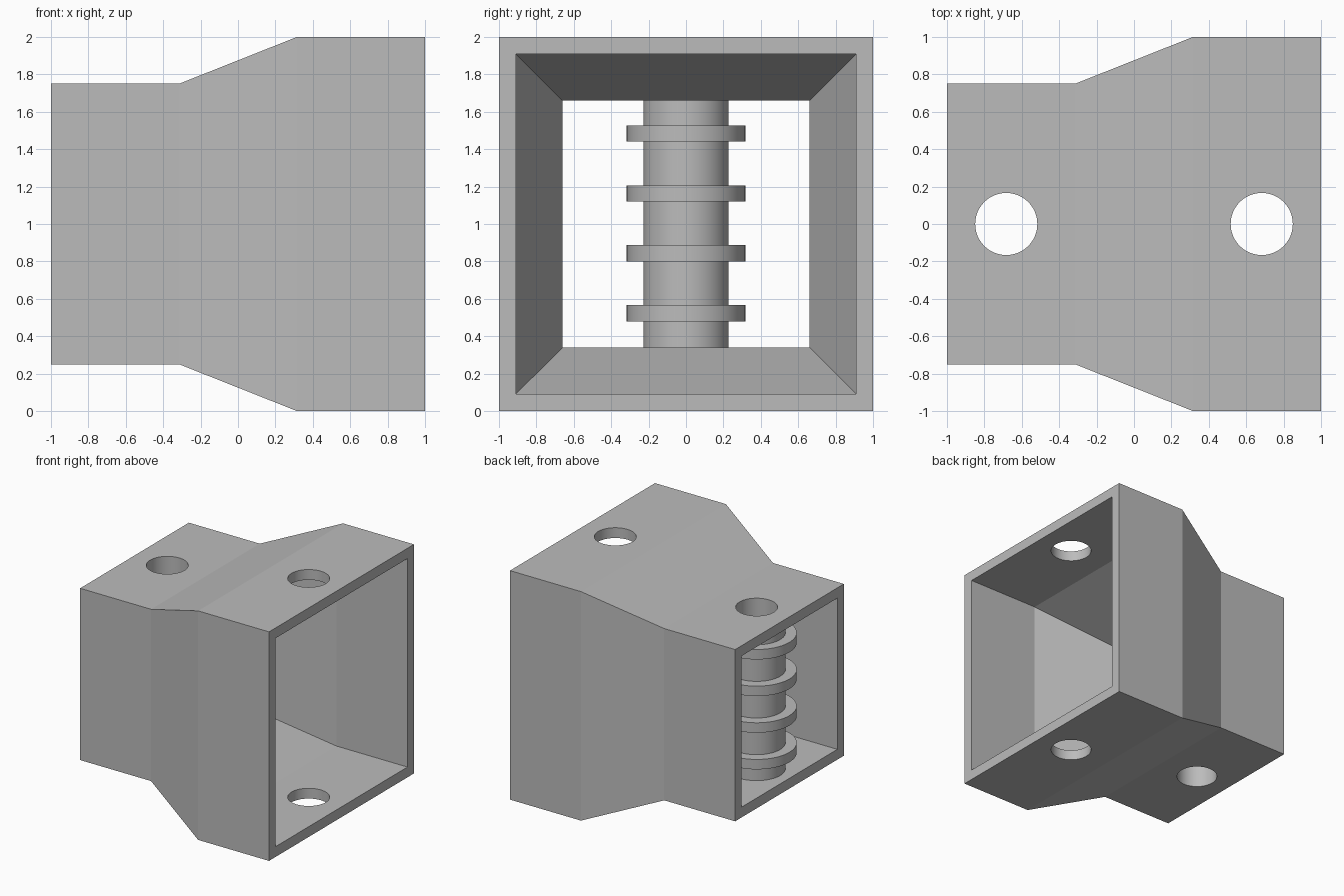
import bpy, bmesh, math

cube = bpy.data.objects.get("Cube")
if cube:
    bpy.data.objects.remove(cube, do_unlink=True)

GREY = 0.5
HOLE_R, TUBE_R, RING_R = 0.166, 0.228, 0.317
TUBE_X, HOLE_X = -0.683, 0.683
WALL = 0.09
SEGMENTS = 64

grey = bpy.data.materials.new("plain grey")
grey.use_nodes = True
grey.diffuse_color = (GREY, GREY, GREY, 1)
grey.node_tree.nodes["Principled BSDF"].inputs["Base Color"].default_value = (GREY, GREY, GREY, 1)


def make_object(name, bm):
    bmesh.ops.recalc_face_normals(bm, faces=bm.faces[:])
    mesh = bpy.data.meshes.new(name)
    bm.to_mesh(mesh)
    bm.free()
    mesh.materials.append(grey)
    obj = bpy.data.objects.new(name, mesh)
    bpy.context.collection.objects.link(obj)
    return obj


def activate(obj):
    bpy.ops.object.select_all(action='DESELECT')
    obj.select_set(True)
    bpy.context.view_layer.objects.active = obj


def smooth(obj):
    activate(obj)
    bpy.ops.object.shade_smooth_by_angle(angle=math.radians(20))


def loft(bm, rings):
    """Bridge a closed series of vertex loops with quads."""
    for a, b in zip(rings, rings[1:] + rings[:1]):
        n = len(a)
        for i in range(n):
            j = (i + 1) % n
            bm.faces.new((a[i], a[j], b[j], b[i]))


# Square duct: outer skin along x, then the inner skin back again
stations = [(-1, 0.75), (-0.315, 0.75), (0.315, 1), (1, 1)]
sections = stations + [(x, h - WALL) for x, h in reversed(stations)]
corners = [(-1, -1), (1, -1), (1, 1), (-1, 1)]
bm = bmesh.new()
loft(bm, [[bm.verts.new((x, y * h, 1 + z * h)) for y, z in corners] for x, h in sections])
duct = make_object("duct_shell", bm)

# Round holes through the top and bottom walls
for x in (TUBE_X, HOLE_X):
    bpy.ops.mesh.primitive_cylinder_add(vertices=SEGMENTS, radius=HOLE_R, depth=3, location=(x, 0, 1))
    cutter = bpy.context.object
    cutter.name = "hole_cutter"
    cutter.hide_render = True
    cut = duct.modifiers.new("hole", 'BOOLEAN')
    cut.operation = 'DIFFERENCE'
    cut.solver = 'EXACT'
    cut.object = cutter
    activate(duct)
    bpy.ops.object.modifier_apply(modifier=cut.name)
    bpy.data.objects.remove(cutter, do_unlink=True)
smooth(duct)

# Hollow tube with four collars, turned from one profile
bottom, top = 0.34, 1.66
profile = [(HOLE_R, bottom), (TUBE_R, bottom)]
for i in range(4):
    low = 0.48 + 0.32 * i
    high = low + 0.087
    profile += [(TUBE_R, low), (RING_R, low), (RING_R, high), (TUBE_R, high)]
profile += [(TUBE_R, top), (HOLE_R, top)]
bm = bmesh.new()
angles = [2 * math.pi * i / SEGMENTS for i in range(SEGMENTS)]
loft(bm, [[bm.verts.new((TUBE_X + r * math.cos(a), r * math.sin(a), z)) for a in angles]
          for r, z in profile])
smooth(make_object("collared_tube", bm))
